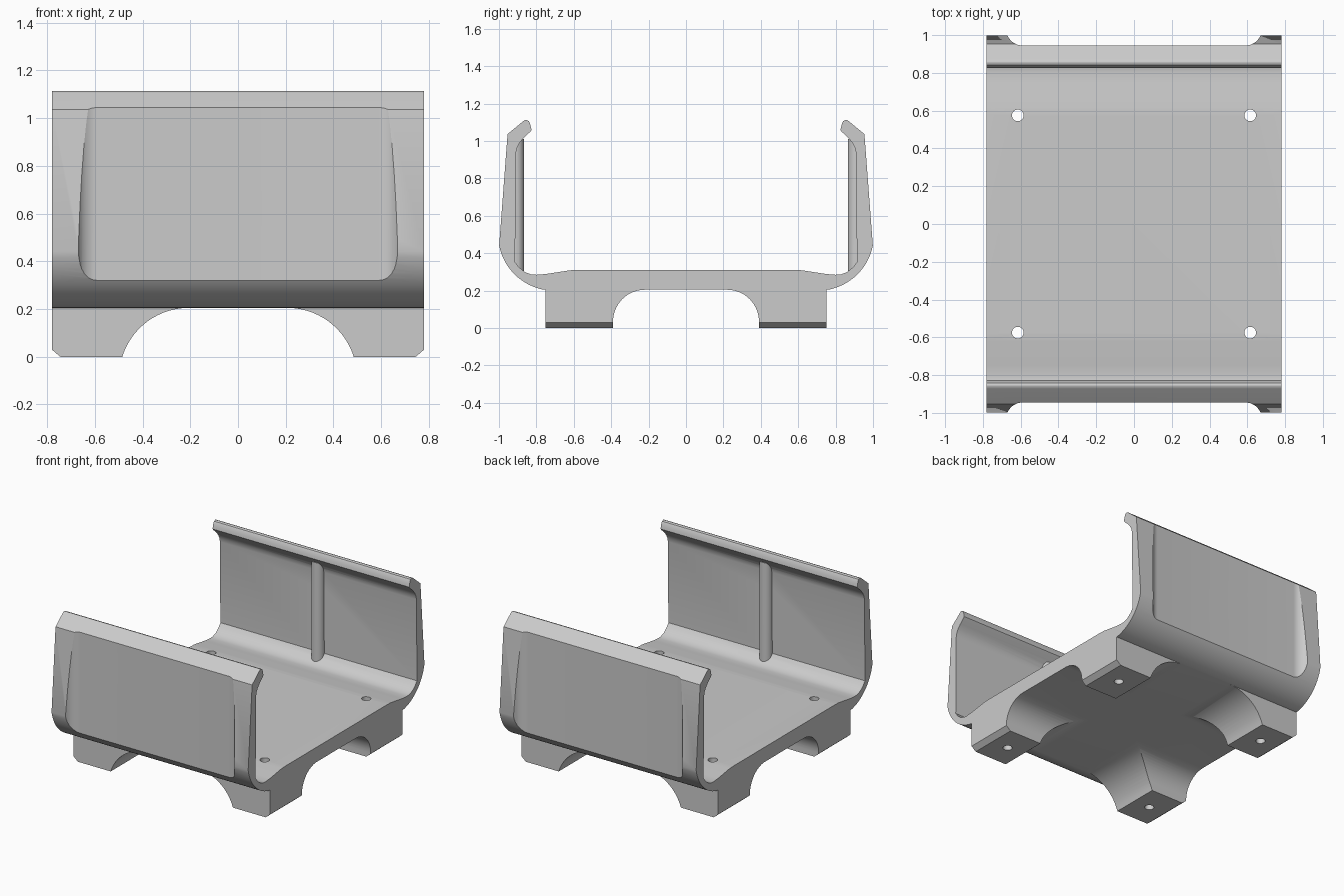
import bpy, bmesh
from math import sin, cos, pi, asin, acos

old = bpy.data.objects.get("Cube")
if old:
    bpy.data.objects.remove(old, do_unlink=True)

WIDTH = 0.78      # half width in x
FLOOR = 0.205     # underside of the floor plate

grey = bpy.data.materials.new("satin_grey")
grey.use_nodes = True
colour = (0.6, 0.6, 0.6, 1)
grey.diffuse_color = colour
grey.node_tree.nodes["Principled BSDF"].inputs["Base Color"].default_value = colour


def arc(cu, cv, r, a0, a1, n=14):
    """Points on a circle from angle a0 to a1."""
    return [(cu + r * cos(a0 + (a1 - a0) * i / n),
             cv + r * sin(a0 + (a1 - a0) * i / n)) for i in range(n + 1)]


def mirrored(half):
    """Close a half outline by mirroring it across u = 0."""
    return half + [(-u, v) for u, v in reversed(half)]


def prism(name, outline, place, lo, hi):
    """Extrude an outline; place(u, v, w) maps it into space."""
    bm = bmesh.new()
    near = [bm.verts.new(place(u, v, lo)) for u, v in outline]
    far = [bm.verts.new(place(u, v, hi)) for u, v in outline]
    bm.faces.new(near)
    bm.faces.new(far[::-1])
    for i in range(len(near)):
        bm.faces.new((near[i - 1], far[i - 1], far[i], near[i]))
    bmesh.ops.recalc_face_normals(bm, faces=bm.faces)
    mesh = bpy.data.meshes.new(name)
    bm.to_mesh(mesh)
    bm.free()
    ob = bpy.data.objects.new(name, mesh)
    bpy.context.collection.objects.link(ob)
    mesh.materials.append(grey)
    return ob


def along_x(u, v, w): return (w, u, v)
def along_y(u, v, w): return (u, w, v)
def along_z(u, v, w): return (u, v, w)


def combine(target, tool, operation):
    mod = target.modifiers.new("shape", "BOOLEAN")
    mod.operation = operation
    mod.solver = "EXACT"
    mod.object = tool
    bpy.context.view_layer.objects.active = target
    bpy.ops.object.modifier_apply(modifier=mod.name)
    bpy.data.objects.remove(tool, do_unlink=True)


# Cradle cross-section: arch, foot, rounded outer wall, lip, inner wall, floor
arch = arc(0.22, 0.035, 0.17, pi / 2, 0)
outer = arc(0.705, 0.5, 0.3, asin(-0.295 / 0.3) + 0.03, -0.2)
lip = [(0.954, 1.037), (0.872, 1.105), (0.864, 1.111), (0.856, 1.113),
       (0.842, 1.108), (0.836, 1.098), (0.829, 1.075), (0.826, 1.058)]
inner = [(0.832, 1.05), (0.865, 1.02), (0.888, 0.993), (0.903, 0.965),
         (0.909, 0.936), (0.914, 0.353), (0.893, 0.325), (0.862, 0.3),
         (0.829, 0.287), (0.8, 0.285), (0.749, 0.289), (0.62, 0.309), (0.58, 0.311)]
section = arch + [(0.39, 0), (0.75, 0), (0.75, FLOOR)] + outer + lip + inner
cradle = prism("cradle", mirrored(section), along_x, -WIDTH, WIDTH)

# Wide arch between the left and right feet
radius = 0.292
end = acos((radius - FLOOR) / radius)
start_x = 0.485 - radius * sin(end)
curve = arc(start_x, FLOOR - radius, radius, pi / 2, pi / 2 - end)
tunnel = prism("arch_cutter", mirrored(curve + [(0.485, -0.1)]), along_y, -0.753, 0.753)
combine(cradle, tunnel, "DIFFERENCE")

for side in (-1, 1):
    # Chamfered outer edge of the feet
    edge = [(side * u, v) for u, v in
            ((0.74, -0.004), (0.79, 0.038), (0.79, -0.05), (0.74, -0.05))]
    combine(cradle, prism("chamfer_cutter", edge, along_y, -0.9, 0.9), "DIFFERENCE")

    # Outer wall recess with filleted ends
    fillet = arc(0.59, 0.945 + 0.086, 0.086, -pi / 2, -0.15, 10)
    recess = [(u, side * v) for u, v in mirrored(fillet + [(0.675, 1.2)])]
    combine(cradle, prism("recess_cutter", recess, along_z, 0.15, 1.3), "DIFFERENCE")

    # Rounded rib on the inner wall
    rib = [(0.045, 0.92)] + arc(0, 0.91, 0.045, 0, -pi, 16) + [(-0.045, 0.92)]
    rib = [(u, side * v) for u, v in rib]
    combine(cradle, prism("wall_rib", rib, along_z, 0.296, 1.012), "UNION")

    # Screw holes through the feet
    for y in (-0.575, 0.575):
        hole = arc(side * 0.615, y, 0.031, 0, 2 * pi, 24)[:-1]
        combine(cradle, prism("hole_cutter", hole, along_z, -0.1, 0.5), "DIFFERENCE")

bpy.ops.object.select_all(action="DESELECT")
cradle.select_set(True)
bpy.context.view_layer.objects.active = cradle
bpy.ops.object.shade_smooth_by_angle(angle=0.45)
